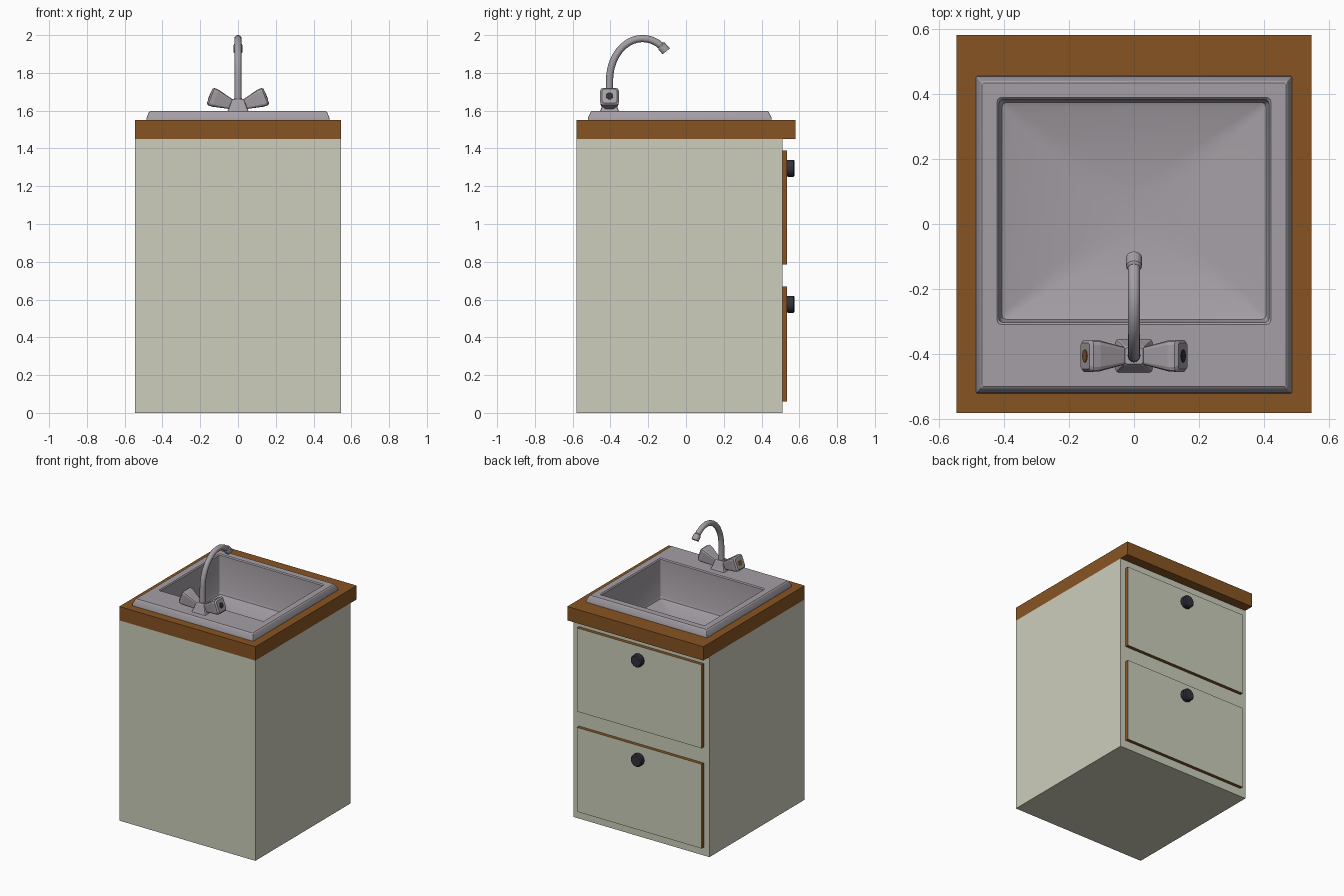
import bpy
from math import pi, cos, sin, radians
from mathutils import Vector

if "Cube" in bpy.data.objects:
    bpy.data.objects.remove(bpy.data.objects["Cube"], do_unlink=True)

X, Y, Z = Vector((1, 0, 0)), Vector((0, 1, 0)), Vector((0, 0, 1))


def material(name, rgb):
    """Flat colour given as 0-255 display values."""
    col = [((c / 255 + 0.055) / 1.055) ** 2.4 for c in rgb] + [1]
    m = bpy.data.materials.new(name)
    m.use_nodes = True
    m.diffuse_color = col
    m.node_tree.nodes["Principled BSDF"].inputs["Base Color"].default_value = col
    return m


cream = material("cream paint", (205, 206, 188))
wood = material("brown wood", (135, 84, 34))
steel = material("steel", (165, 159, 165))
dark = material("dark plastic", (50, 48, 58))


def circle(r, n=12):
    return [(r * cos(2 * pi * i / n), r * sin(2 * pi * i / n)) for i in range(n)]


def rounded(hx, hy, r=0.0, k=1):
    """Rectangle outline with k points on each corner arc."""
    pts = []
    for c, (sx, sy) in enumerate([(1, 1), (-1, 1), (-1, -1), (1, -1)]):
        for i in range(k):
            a = pi / 2 * (c + (i / (k - 1) if k > 1 else 0))
            dx, dy = (r * cos(a), r * sin(a)) if k > 1 else (0, 0)
            pts.append((sx * (hx - r) + dx, sy * (hy - r) + dy))
    return pts


def section(center, axis, u, outline):
    """Place a 2D outline in space, facing along axis."""
    axis = axis.normalized()
    v = axis.cross(u)
    return [Vector(center) + u * a + v * b for a, b in outline]


def loft(name, loops, mats, caps=(True, True), closed=False, smooth=None):
    n, m = len(loops[0]), len(loops)
    faces = []
    for j in range(m if closed else m - 1):
        a, b = j * n, (j + 1) % m * n
        faces += [(a + i, a + (i + 1) % n, b + (i + 1) % n, b + i) for i in range(n)]
    if caps[0]:
        faces.append(tuple(reversed(range(n))))
    if caps[1]:
        faces.append(tuple(range((m - 1) * n, m * n)))
    mesh = bpy.data.meshes.new(name)
    mesh.from_pydata([p for loop in loops for p in loop], [], faces)
    for mat in mats:
        mesh.materials.append(mat)
    if smooth:
        mesh.shade_smooth()
        mesh.set_sharp_from_angle(angle=radians(smooth))
    else:
        mesh.shade_flat()
    obj = bpy.data.objects.new(name, mesh)
    bpy.context.collection.objects.link(obj)
    return obj


# Cabinet body, open at the top under the counter
body = rounded(0.545, 0.545)
loft("cabinet", [section((0, -0.035, z), Z, X, body) for z in (0, 1.45)],
     [cream], caps=(True, False))

# Countertop with a cut-out for the sink
outer, hole = rounded(0.545, 0.58), rounded(0.45, 0.42)
loft("countertop", [section((0, 0, 1.45), Z, X, outer), section((0, 0, 1.55), Z, X, outer),
                    section((0, 0, 1.55), Z, X, hole), section((0, 0, 1.45), Z, X, hole)],
     [wood], caps=(False, False), closed=True)

# Sink: sloped rim, flat deck, basin and a floor falling to the drain
RIM_Y, BASIN_Y = -0.033, 0.04
sink_rows = [
    (RIM_Y, 0.485, 0.487, 0.004, 1.55),
    (RIM_Y, 0.484, 0.486, 0.004, 1.562),
    (RIM_Y, 0.472, 0.472, 0.004, 1.592),
    (RIM_Y, 0.466, 0.466, 0.004, 1.597),
    (BASIN_Y, 0.42, 0.348, 0.012, 1.597),
    (BASIN_Y, 0.414, 0.342, 0.012, 1.59),
    (BASIN_Y, 0.411, 0.339, 0.012, 1.33),
    (BASIN_Y, 0.405, 0.333, 0.014, 1.312),
    (BASIN_Y, 0.39, 0.318, 0.016, 1.305),
    (BASIN_Y, 0.07, 0.07, 0.07, 1.28),
]
loft("sink", [section((0, y, z), Z, X, rounded(hx, hy, r, 5)) for y, hx, hy, r, z in sink_rows],
     [steel], caps=(False, True), smooth=25)

# Drawer fronts: painted face, bare wood edges, round knob
for label, low, high in (("lower", 0.06, 0.67), ("upper", 0.785, 1.39)):
    mid, half = (low + high) / 2, (high - low) / 2
    front = loft(label + "_drawer_front",
                 [section((0, y, mid), Y, X, rounded(0.5, half)) for y in (0.51, 0.535)],
                 [wood, cream])
    for p in front.data.polygons:
        p.material_index = int(p.normal.y > 0.9)
    loft(label + "_drawer_knob",
         [section((0, y, high - 0.095), Y, X, circle(r))
          for y, r in ((0.535, 0.042), (0.54, 0.045), (0.568, 0.045), (0.575, 0.038))],
         [dark], smooth=35)

# Tap base
TAP_Y = -0.405
loft("tap_base", [section((0, TAP_Y, z), Z, X, rounded(h, h * 0.9, 0.008, 3))
                  for z, h in ((1.595, 0.057), (1.61, 0.05), (1.655, 0.034), (1.663, 0.028))],
     [steel])

# Tap handles, flared outward and tipped with a marker disc
for label, side, marker in (("left", 1, dark), ("right", -1, wood)):
    axis = Vector((side * cos(radians(21)), 0, sin(radians(21))))
    start = Vector((0, TAP_Y, 1.62))
    loft(label + "_tap_handle",
         [section(start + axis * d, axis, Y, rounded(h, h, h * 0.3, 3))
          for d, h in ((0.015, 0.025), (0.04, 0.027), (0.128, 0.048), (0.152, 0.049), (0.161, 0.04))],
         [steel])
    loft(label + "_handle_marker",
         [section(start + axis * d, axis, Y, circle(0.02)) for d in (0.158, 0.163)], [marker])


# Curved spout with a wider nozzle
def arc_point(deg):
    a = radians(deg)
    return Vector((0, -0.23 + 0.175 * cos(a), 1.76 + 0.222 * sin(a)))


def arc_ring(deg, r):
    return section(arc_point(deg), arc_point(deg - 1) - arc_point(deg + 1), X, circle(r))


stem = [section((0, TAP_Y, 1.65), Z, X, circle(0.02))]
loft("spout", stem + [arc_ring(180 - 9 * i, 0.019) for i in range(15)], [steel], smooth=40)
loft("spout_nozzle", [arc_ring(d, r) for d, r in ((57, 0.019), (55, 0.025), (44, 0.025), (44, 0.018), (46, 0.016))],
     [steel], smooth=40)
